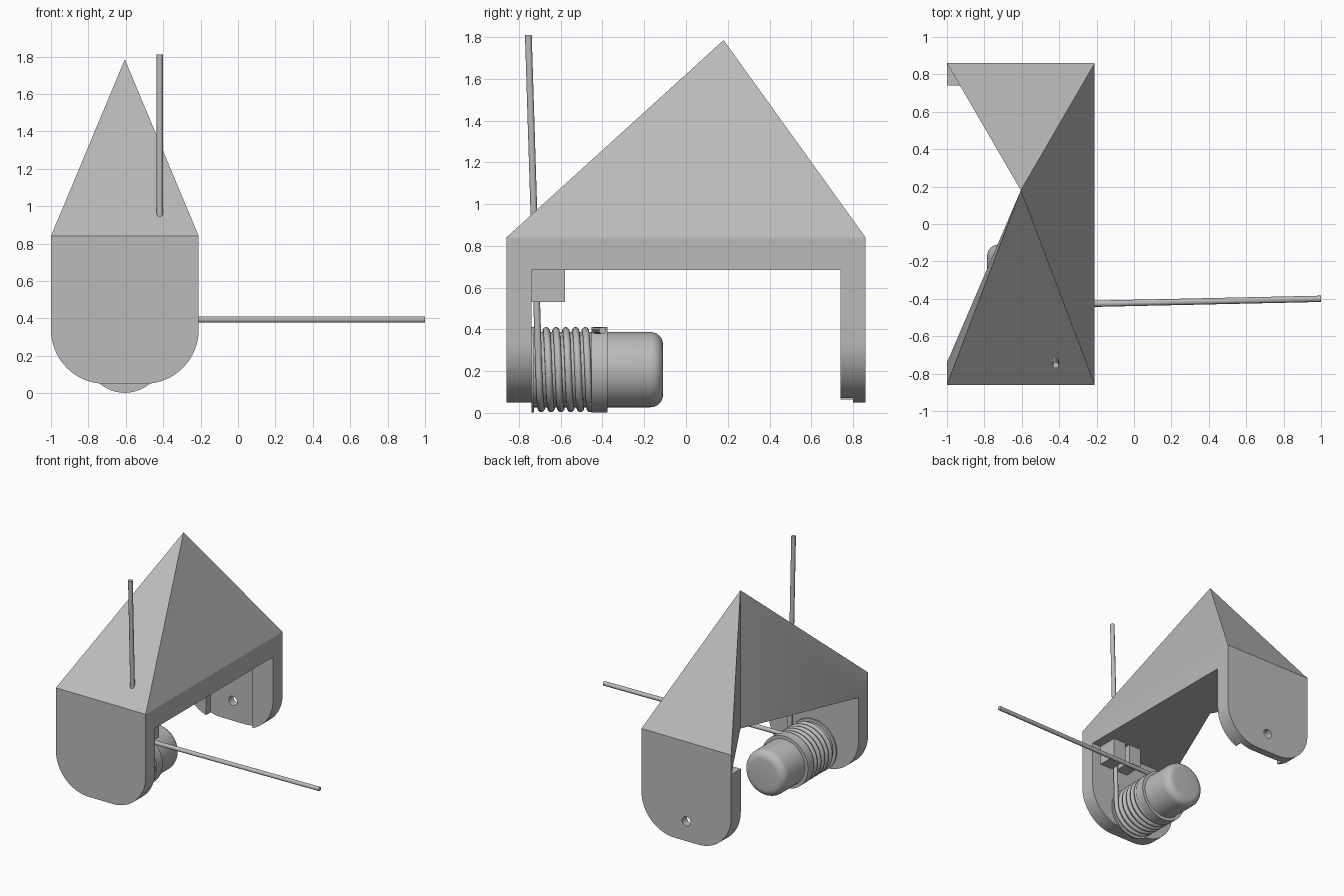
import bpy, bmesh, math
from mathutils import Vector, Matrix

if "Cube" in bpy.data.objects:
    bpy.data.objects.remove(bpy.data.objects["Cube"])

grey = bpy.data.materials.new("plain grey")
grey.use_nodes = True
grey.diffuse_color = (0.5, 0.5, 0.5, 1)
grey.node_tree.nodes["Principled BSDF"].inputs["Base Color"].default_value = (0.5, 0.5, 0.5, 1)

LEFT, RIGHT, MID = -1.0, -0.21, -0.605      # body extents in x
OUT, IN = 0.86, 0.74                        # outer and inner leg planes in y
EAVE, CEIL, AXIS = 0.84, 0.685, 0.207       # heights


def add_object(name, bm):
    bmesh.ops.recalc_face_normals(bm, faces=bm.faces)
    mesh = bpy.data.meshes.new(name)
    bm.to_mesh(mesh)
    bm.free()
    obj = bpy.data.objects.new(name, mesh)
    bpy.context.collection.objects.link(obj)
    mesh.materials.append(grey)
    return obj


def activate(obj):
    bpy.ops.object.select_all(action='DESELECT')
    obj.select_set(True)
    bpy.context.view_layer.objects.active = obj


def smooth(obj, degrees=30):
    activate(obj)
    bpy.ops.object.shade_smooth_by_angle(angle=math.radians(degrees))


def box(name, lo, hi):
    bm = bmesh.new()
    lo, hi = Vector(lo), Vector(hi)
    bmesh.ops.create_cube(bm, size=1, matrix=Matrix.Translation((lo + hi) / 2)
                          @ Matrix.Diagonal((*(hi - lo), 1)))
    return add_object(name, bm)


def combine(obj, other, operation):
    mod = obj.modifiers.new("combine", 'BOOLEAN')
    mod.operation, mod.object, mod.solver = operation, other, 'EXACT'
    activate(obj)
    bpy.ops.object.modifier_apply(modifier=mod.name)
    bpy.data.objects.remove(other)


def lathe(name, profile, segments=64):
    """Spin (y, radius) points about the plunger axis."""
    bm = bmesh.new()
    verts = [bm.verts.new((MID + r, y, AXIS)) for y, r in profile]
    edges = [bm.edges.new(pair) for pair in zip(verts, verts[1:])]
    bmesh.ops.spin(bm, geom=verts + edges, cent=(MID, 0, AXIS), axis=(0, 1, 0),
                   angle=math.tau, steps=segments)
    bmesh.ops.remove_doubles(bm, verts=bm.verts, dist=0.0005)
    obj = add_object(name, bm)
    smooth(obj)
    return obj


def leg(name, y0, y1):
    """Plate with two rounded lower corners."""
    r, base = 0.29, 0.05
    pts = [(LEFT, CEIL), (RIGHT, CEIL)]
    for cx, start in ((RIGHT - r, 0), (LEFT + r, -90)):
        for i in range(17):
            a = math.radians(start - 90 * i / 16)
            pts.append((cx + r * math.cos(a), base + r + r * math.sin(a)))
    bm = bmesh.new()
    face = bm.faces.new([bm.verts.new((x, y0, z)) for x, z in pts])
    moved = bmesh.ops.extrude_face_region(bm, geom=[face])["geom"]
    bmesh.ops.translate(bm, vec=(0, y1 - y0, 0),
                        verts=[v for v in moved if isinstance(v, bmesh.types.BMVert)])
    return add_object(name, bm)


# Peaked roof, hollowed on one side beneath the apex
bm = bmesh.new()
points = {
    "A": (LEFT, -OUT, EAVE), "B": (RIGHT, -OUT, EAVE), "C": (RIGHT, OUT, EAVE),
    "D": (LEFT, OUT, EAVE), "P": (MID, 0.18, 1.785), "p": (MID, 0.18, CEIL),
    "a": (LEFT, -OUT, CEIL), "b": (RIGHT, -OUT, CEIL), "c": (RIGHT, OUT, CEIL),
    "d": (LEFT, OUT, CEIL), "i": (LEFT, -IN, CEIL)}
v = {key: bm.verts.new(co) for key, co in points.items()}
for loop in ("ABP", "BCP", "CDP", "APi", "Ppi", "DdpP", "Aai", "abBA", "bcCB", "cdDC", "aipdcb"):
    bm.faces.new([v[key] for key in loop])
body = add_object("peaked_housing", bm)

# Legs, with a slot and a pivot hole in the back one
back = leg("back_leg", IN, OUT)
combine(back, box("slot_cutter", (-0.8, IN - 0.1, -0.1), (-0.39, 0.8, CEIL + 0.1)), 'DIFFERENCE')
bm = bmesh.new()
bmesh.ops.create_cone(bm, cap_ends=True, segments=24, radius1=0.037, radius2=0.037, depth=0.6,
                      matrix=Matrix.Translation((MID, 0.8, AXIS)) @ Matrix.Rotation(math.pi / 2, 4, 'X'))
combine(back, add_object("hole_cutter", bm), 'DIFFERENCE')
combine(body, leg("front_leg", -OUT, -IN), 'UNION')
combine(body, back, 'UNION')
smooth(body, 20)

# Pair of guide blocks either side of the upright wire
for side, x in (("left", -0.345), ("right", -0.495)):
    box(side + "_guide_block", (x - 0.055, -IN, 0.53), (x + 0.055, -0.58, CEIL))

# Plunger with collar, base flange and rounded tip
tip = [(-0.17 + 0.06 * math.sin(math.radians(a)), 0.12 + 0.06 * math.cos(math.radians(a)))
       for a in range(0, 91, 15)]
lathe("plunger", [(-0.74, 0), (-0.74, 0.18)] + tip + [(-0.11, 0)])
for name, y0, y1 in (("collar", -0.452, -0.375), ("base_flange", -0.74, -0.728)):
    lathe(name, [(y0, 0.17), (y0, 0.205), (y1, 0.205), (y1, 0.17)])

# Torsion spring: upright arm, coils, then sideways arm
R, TURNS, STEPS = 0.187, 5.75, 276
path = [Vector((MID + R, -0.755, 1.81))]
for i in range(STEPS + 1):
    t = i / STEPS
    a = -math.tau * TURNS * t
    path.append(Vector((MID + R * math.cos(a), -0.705 + 0.27 * t, AXIS + R * math.sin(a))))
path.append(Vector((1.0, -0.4, AXIS + R)))
curve = bpy.data.curves.new("torsion_spring", 'CURVE')
curve.dimensions = '3D'
curve.bevel_depth, curve.bevel_resolution, curve.use_fill_caps = 0.017, 3, True
spline = curve.splines.new('POLY')
spline.points.add(len(path) - 1)
for point, co in zip(spline.points, path):
    point.co = (*co, 1)
curve.materials.append(grey)
spring = bpy.data.objects.new("torsion_spring", curve)
bpy.context.collection.objects.link(spring)
activate(spring)
bpy.ops.object.convert(target='MESH')
smooth(bpy.context.view_layer.objects.active, 50)
